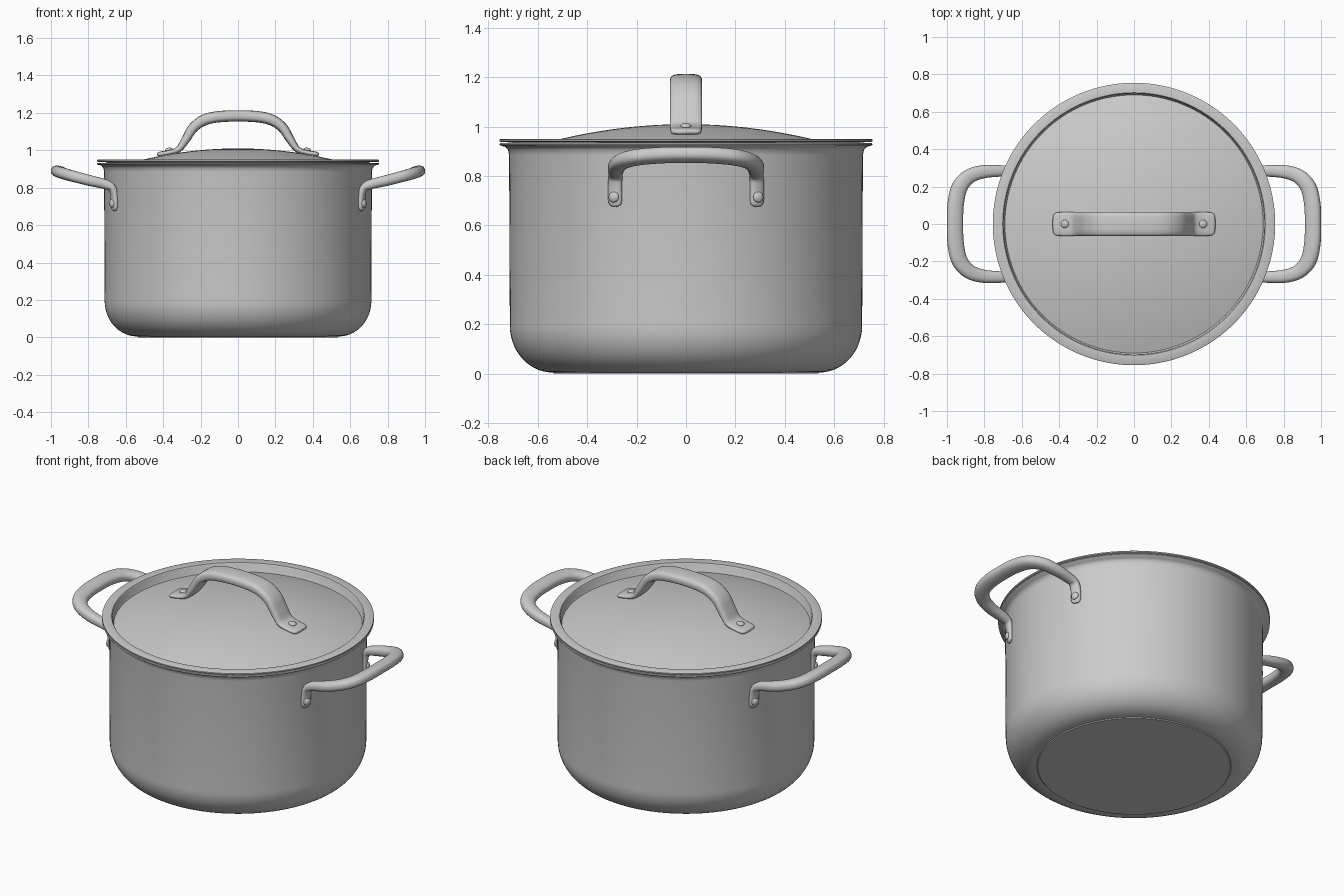
import bpy, bmesh
from math import sin, cos, pi, radians, copysign
from mathutils import Vector, Matrix

if "Cube" in bpy.data.objects:
    bpy.data.objects.remove(bpy.data.objects["Cube"])


def finish(name, bm, angle=40):
    bmesh.ops.remove_doubles(bm, verts=bm.verts, dist=1e-5)
    bmesh.ops.recalc_face_normals(bm, faces=bm.faces)
    mesh = bpy.data.meshes.new(name)
    bm.to_mesh(mesh)
    bm.free()
    ob = bpy.data.objects.new(name, mesh)
    bpy.context.collection.objects.link(ob)
    bpy.ops.object.select_all(action='DESELECT')
    ob.select_set(True)
    bpy.context.view_layer.objects.active = ob
    bpy.ops.object.shade_smooth_by_angle(angle=radians(angle))
    return ob


def lathe(name, profile, steps=128):
    """Revolve an (r, z) profile around the z axis."""
    bm = bmesh.new()
    rings = [[bm.verts.new((r * cos(2 * pi * i / steps), r * sin(2 * pi * i / steps), z))
              for i in range(steps)] if r > 0 else [bm.verts.new((0, 0, z))] * steps
             for r, z in profile]
    for a, b in zip(rings, rings[1:]):
        for i in range(steps):
            j = (i + 1) % steps
            quad = list(dict.fromkeys((a[i], a[j], b[j], b[i])))
            if len(quad) > 2:
                bm.faces.new(quad)
    return finish(name, bm)


def sweep(name, keys, power, sub=6, sides=24):
    """Sweep a rounded section; key = point, side vector, half width, half thickness."""
    keys = [Vector((*p, *s, w, t)) for p, s, w, t in keys]
    k = [keys[0]] + keys + [keys[-1]]
    path = []
    for i in range(1, len(k) - 2):
        a, b, c, d = k[i - 1:i + 3]
        for n in range(sub):
            t = n / sub
            path.append((b * 2 + (c - a) * t + (a * 2 - b * 5 + c * 4 - d) * t * t
                         + (b * 3 - a - c * 3 + d) * t ** 3) * 0.5)
    path.append(keys[-1])
    bm = bmesh.new()
    rings = []
    for i, q in enumerate(path):
        tan = (Vector(path[min(i + 1, len(path) - 1)][:3]) - Vector(path[max(i - 1, 0)][:3])).normalized()
        side = Vector(q[3:6])
        side = (side - tan * side.dot(tan)).normalized()
        up = tan.cross(side)
        ring = []
        for n in range(sides):
            c, s = cos(2 * pi * n / sides), sin(2 * pi * n / sides)
            u = copysign(abs(c) ** (2 / power), c) * q[6]
            v = copysign(abs(s) ** (2 / power), s) * q[7]
            ring.append(bm.verts.new(Vector(q[:3]) + side * u + up * v))
        rings.append(ring)
    for a, b in zip(rings, rings[1:]):
        for n in range(sides):
            m = (n + 1) % sides
            bm.faces.new((a[n], a[m], b[m], b[n]))
    bm.faces.new(rings[0])
    bm.faces.new(rings[-1])
    return finish(name, bm, 50)


def rivet(name, pos, normal, r=0.022, h=0.012):
    bm = bmesh.new()
    rot = Vector(normal).to_track_quat('Z', 'Y').to_matrix().to_4x4()
    bmesh.ops.create_uvsphere(bm, u_segments=24, v_segments=12, radius=1,
                              matrix=Matrix.Translation(pos) @ rot @ Matrix.Diagonal((r, r, h, 1)))
    return finish(name, bm)


# Pot body with rounded base, flared rim and inner wall
corner = [(0.54 + 0.173 * sin(a), 0.195 - 0.19 * cos(a)) for a in [pi / 2 * i / 14 for i in range(15)]]
outer = [(0, 0), (0.535, 0)] + corner + [(0.716, 0.885), (0.72, 0.905), (0.731, 0.918), (0.752, 0.924)]
inner = [(0.755, 0.928), (0.752, 0.933), (0.725, 0.93), (0.708, 0.92), (0.704, 0.9)]
inner += [(r - 0.012, z + 0.012) for r, z in reversed(corner)] + [(0, 0.012)]
lathe("pot_body", outer + inner)


# Domed lid, sunk below its flat rim
def dome(r):
    return 1.01 - 0.232 * r * r


radii = [0.69 * i / 16 for i in range(17)]
lid = [(r, dome(r)) for r in radii]
lid += [(0.694, 0.905), (0.697, 0.942), (0.702, 0.95), (0.75, 0.951), (0.755, 0.948),
        (0.755, 0.941), (0.75, 0.938), (0.703, 0.936), (0.7, 0.93), (0.699, 0.895), (0.692, 0.887)]
lid += [(r, dome(r) - 0.012) for r in reversed(radii)]
lathe("lid", lid)

# Arched strap handle on the lid
Y = (0, 1, 0)
half = [((-0.432, 0, 0.975), Y, 0.042, 0.006), ((-0.425, 0, 0.978), Y, 0.055, 0.011),
        ((-0.41, 0, 0.981), Y, 0.062, 0.013), ((-0.36, 0, 0.99), Y, 0.064, 0.013),
        ((-0.315, 0, 1.008), Y, 0.065, 0.017), ((-0.278, 0, 1.06), Y, 0.065, 0.023),
        ((-0.232, 0, 1.128), Y, 0.065, 0.027), ((-0.15, 0, 1.172), Y, 0.065, 0.03)]
top = [((0, 0, 1.184), Y, 0.065, 0.03)]
sweep("lid_handle", half + top + [((-p[0], p[1], p[2]), s, w, t) for p, s, w, t in reversed(half)], 3.2)
for sx, label in ((-1, "left"), (1, "right")):
    rivet("lid_rivet_" + label, (sx * 0.37, 0, 1.002), (sx * 0.17, 0, 1))

# Looped side handles with riveted feet
T = (-0.4, 0.917, 0)
half = [((0.659, 0.288, 0.677), T, 0.014, 0.006), ((0.66, 0.288, 0.684), T, 0.023, 0.011),
        ((0.661, 0.287, 0.70), T, 0.029, 0.014), ((0.663, 0.287, 0.755), T, 0.029, 0.016),
        ((0.672, 0.286, 0.795), (-0.3, 0.95, 0), 0.029, 0.02),
        ((0.705, 0.284, 0.817), (-0.1, 1, 0), 0.03, 0.026), ((0.80, 0.28, 0.84), Y, 0.035, 0.029),
        ((0.88, 0.255, 0.861), (0.45, 0.89, 0.1), 0.039, 0.03),
        ((0.933, 0.195, 0.876), (0.8, 0.55, 0.2), 0.043, 0.031),
        ((0.954, 0.10, 0.884), (0.96, 0.15, 0.24), 0.044, 0.031)]
top = [((0.957, 0, 0.886), (0.97, 0, 0.24), 0.044, 0.031)]
loop = half + top + [((p[0], -p[1], p[2]), (s[0], -s[1], s[2]), w, t) for p, s, w, t in reversed(half)]
for sx, label in ((-1, "left"), (1, "right")):
    sweep("side_handle_" + label,
          [((sx * p[0], p[1], p[2]), (sx * s[0], s[1], s[2]), w, t) for p, s, w, t in loop], 2.4)
    for sy, end in ((-1, "front"), (1, "back")):
        rivet(f"side_rivet_{label}_{end}", (sx * 0.674, sy * 0.2925, 0.715), (sx * 0.917, sy * 0.4, 0))
